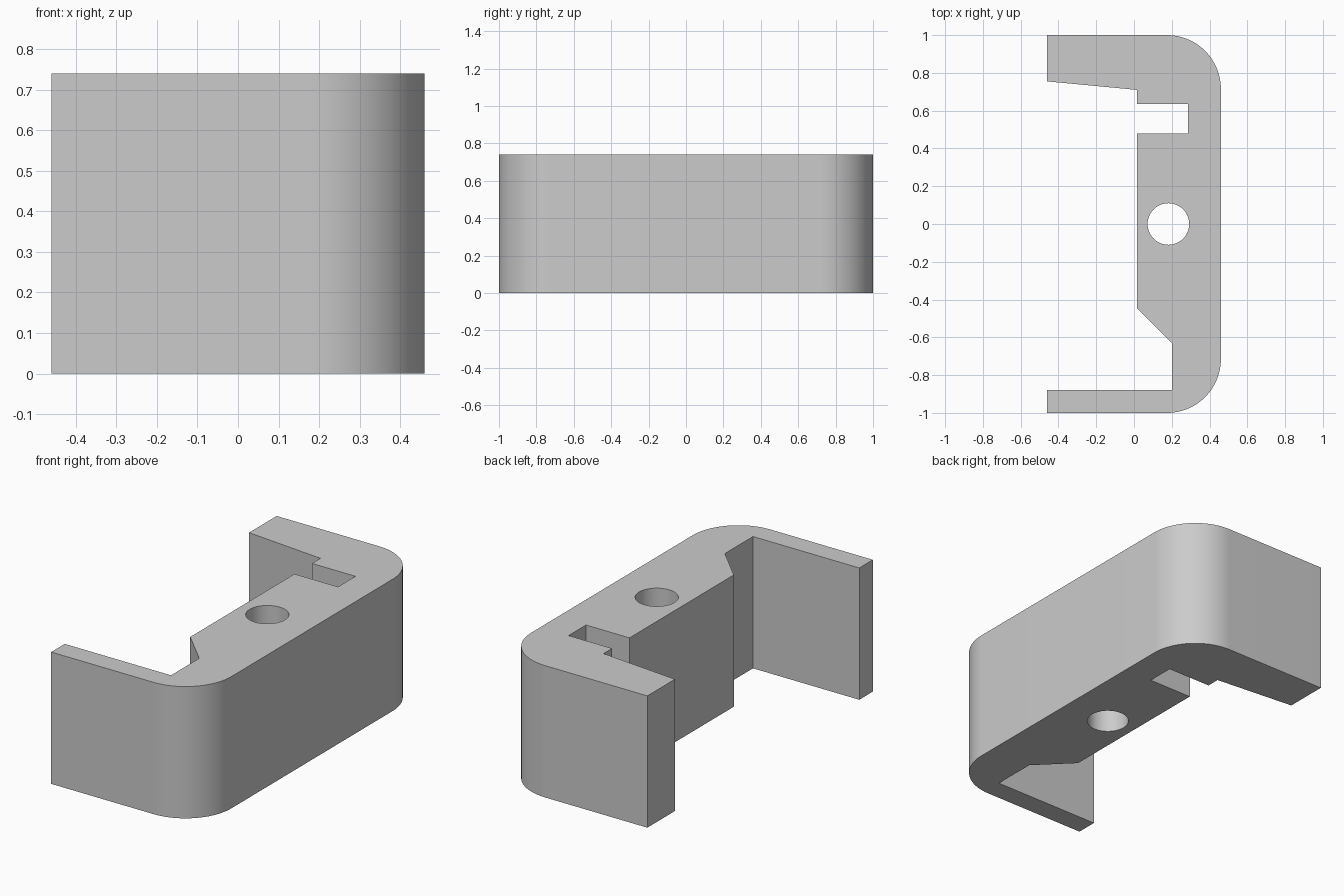
import bpy, bmesh
from math import cos, sin, pi, radians

if "Cube" in bpy.data.objects:
    bpy.data.objects.remove(bpy.data.objects["Cube"])

HEIGHT = 0.74
HALF_WIDTH = 0.46
CORNER = 0.285


def arc(cx, cy, radius, start, end, steps):
    """Points along an arc, both ends included."""
    angles = [start + (end - start) * i / steps for i in range(steps + 1)]
    return [(cx + radius * cos(a), cy + radius * sin(a)) for a in angles]


def add_loop(bm, points):
    """Closed ring of edges on the ground plane."""
    verts = [bm.verts.new((x, y, 0)) for x, y in points]
    return [bm.edges.new((v, verts[i - 1])) for i, v in enumerate(verts)]


# Outer side with two rounded corners
center_x, center_y = HALF_WIDTH - CORNER, 1 - CORNER
outline = [(-HALF_WIDTH, -1)]
outline += arc(center_x, -center_y, CORNER, -pi / 2, 0, 24)
outline += arc(center_x, center_y, CORNER, 0, pi / 2, 24)
outline += [(-HALF_WIDTH, 1)]

# Inner side: tapered thick arm, slot, chamfered web, thin arm
outline += [
    (-HALF_WIDTH, 0.755), (0.015, 0.71),
    (0.015, 0.635), (0.285, 0.635), (0.285, 0.48), (0.015, 0.48),
    (0.015, -0.445), (0.2, -0.63), (0.2, -0.88), (-HALF_WIDTH, -0.88),
]

# Round through hole in the web
hole = arc(0.182, 0, 0.11, 0, 2 * pi, 48)[:-1]

# Fill the profile and extrude it upwards
bm = bmesh.new()
edges = add_loop(bm, outline) + add_loop(bm, hole)
bmesh.ops.triangle_fill(bm, edges=edges, use_beauty=True)
result = bmesh.ops.extrude_face_region(bm, geom=bm.faces[:], use_keep_orig=True)
top = [g for g in result["geom"] if isinstance(g, bmesh.types.BMVert)]
bmesh.ops.translate(bm, verts=top, vec=(0, 0, HEIGHT))
bmesh.ops.recalc_face_normals(bm, faces=bm.faces[:])

mesh = bpy.data.meshes.new("clamp_bracket")
bm.to_mesh(mesh)
bm.free()
bracket = bpy.data.objects.new("clamp_bracket", mesh)
bpy.context.collection.objects.link(bracket)

# Plain grey material
grey = bpy.data.materials.new("light_grey")
grey.use_nodes = True
colour = (0.6, 0.6, 0.6, 1)
grey.diffuse_color = colour
grey.node_tree.nodes["Principled BSDF"].inputs["Base Color"].default_value = colour
mesh.materials.append(grey)

# Smooth rounded walls, sharp edges elsewhere
bpy.ops.object.select_all(action="DESELECT")
bracket.select_set(True)
bpy.context.view_layer.objects.active = bracket
bpy.ops.object.shade_smooth_by_angle(angle=radians(30))
